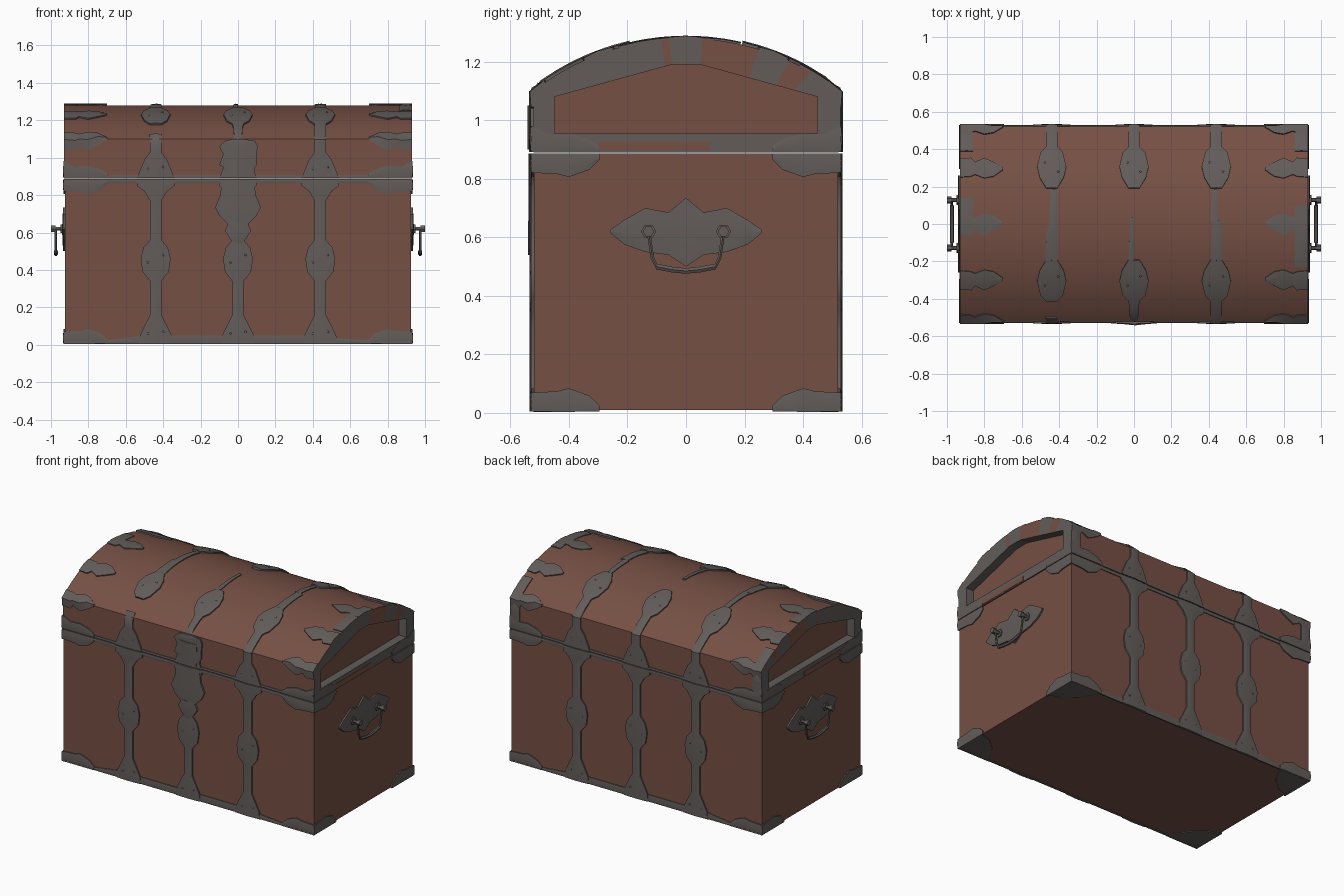
import bpy, bmesh, math
from mathutils import Vector

if "Cube" in bpy.data.objects:
    bpy.data.objects.remove(bpy.data.objects["Cube"])


def material(name, rgb):
    m = bpy.data.materials.new(name)
    m.diffuse_color = (*rgb, 1)
    m.use_nodes = True
    m.node_tree.nodes["Principled BSDF"].inputs["Base Color"].default_value = m.diffuse_color
    return m


WOOD = material("red_brown_wood", (0.18, 0.08, 0.058))
IRON = material("dark_iron", (0.122, 0.108, 0.102))
HX, HY, LY = 0.925, 0.52, 0.522      # body half length, body half depth, lid half depth
R, ZC, ANG = 0.847, 0.433, 0.664     # lid arc radius, centre height, half angle


def finish(name, bm, mats=(IRON,)):
    bmesh.ops.recalc_face_normals(bm, faces=bm.faces[:])
    me = bpy.data.meshes.new(name)
    bm.to_mesh(me)
    bm.free()
    for m in mats:
        me.materials.append(m)
    ob = bpy.data.objects.new(name, me)
    bpy.context.collection.objects.link(ob)
    return ob


# Surface maps: (across, along, height above surface) -> point
def wall(s):
    return lambda x, z, h: (x, s * (HY + h), z)


def end(s):
    return lambda y, z, h: (s * (HX + h), y, z)


def lid(s):
    def f(x, t, h):
        if t <= 1.1:
            return (x, s * (LY + h), t)
        a = ANG - (t - 1.1) / R
        return (x, s * (R + h) * math.sin(a), ZC + (R + h) * math.cos(a))
    return f


def under(x, y, h):
    return (x, y, 0.01 - h)


def swap(f):
    return lambda u, t, h: f(t, u, h)


def strip(name, rows, f, th=0.014, mat=IRON):
    """Raised plate from rows (along, low edge, high edge) laid on a surface."""
    dense = [rows[0]]
    for a, b in zip(rows, rows[1:]):
        n = max(1, math.ceil(abs(b[0] - a[0]) / 0.07))
        dense += [tuple(p + (q - p) * i / n for p, q in zip(a, b)) for i in range(1, n + 1)]
    bm = bmesh.new()
    rings = []
    for t, lo, hi in dense:
        sec = [(lo, -0.004), (lo, th * 0.65), ((lo + hi) / 2, th), (hi, th * 0.65), (hi, -0.004)]
        rings.append([bm.verts.new(f(u, t, h)) for u, h in sec])
    for a, b in zip(rings, rings[1:]):
        for i in range(5):
            j = (i + 1) % 5
            bm.faces.new((a[i], a[j], b[j], b[i]))
    bm.faces.new(rings[0])
    bm.faces.new(rings[-1])
    return finish(name, bm, (mat,))


def sym(x, prof):
    return [(t, x - w, x + w) for t, w in prof]


def rivets(name, f, spots):
    bm = bmesh.new()
    for u, t in spots:
        r = bmesh.ops.create_icosphere(bm, subdivisions=1, radius=0.008)
        bmesh.ops.translate(bm, verts=r["verts"], vec=Vector(f(u, t, 0.007)))
    finish(name, bm)


def tube(name, pts, radius):
    cu = bpy.data.curves.new(name, "CURVE")
    cu.dimensions = "3D"
    cu.bevel_depth, cu.bevel_resolution, cu.use_fill_caps = radius, 1, True
    sp = cu.splines.new("POLY")
    sp.points.add(len(pts) - 1)
    for p, q in zip(sp.points, pts):
        p.co = (*q, 1)
    cu.materials.append(IRON)
    ob = bpy.data.objects.new(name, cu)
    bpy.context.collection.objects.link(ob)


# Wooden body
bm = bmesh.new()
bmesh.ops.create_cube(bm, size=1)
for v in bm.verts:
    v.co = (v.co.x * 2 * HX, v.co.y * 2 * HY, 0.01 + (v.co.z + 0.5) * 0.877)
finish("chest_body", bm, (WOOD,))

# Domed lid: outer shell, end rims and recessed end panels
N = 40
outer, inner = [(-LY, 0.89)], [(-0.45, 0.955)]
for i in range(N + 1):
    a = -ANG + 2 * ANG * i / N
    y = R * math.sin(a)
    outer.append((y, ZC + R * math.cos(a)))
    iy = y * 0.45 / LY
    inner.append((iy, 1.19 - max(0, abs(iy) - 0.05) * 0.275))
outer.append((LY, 0.89))
inner.append((0.45, 0.955))
bm = bmesh.new()
loops = {}
for s in (-1, 1):
    for key, prof, x in (("o", outer, 0.93), ("i", inner, 0.93), ("p", inner, 0.875)):
        loops[key, s] = [bm.verts.new((s * x, y, z)) for y, z in prof]


def bridge(a, b, rule):
    for i in range(len(a)):
        j = (i + 1) % len(a)
        fc = bm.faces.new((a[i], a[j], b[j], b[i]))
        fc.material_index = rule(fc.calc_center_median())


def rim_rule(c):      # wood shows between the iron pieces of the rim
    return 0 if c.z > 1.1 and (-0.075 < c.y < -0.045 or 0.045 < c.y < 0.24 or 0.33 < c.y < 0.4) else 1


bridge(loops["o", -1], loops["o", 1], lambda c: 0)
for s in (-1, 1):
    bridge(loops["o", s], loops["i", s], rim_rule)
    bridge(loops["i", s], loops["p", s], lambda c: 1)
    bm.faces.new(loops["p", s])
finish("domed_lid", bm, (WOOD, IRON))
for s in (-1, 1):     # bare wood on the lower rim rail
    strip("rail_wood", [(-0.3, 0.897, 0.928), (0.08, 0.897, 0.928)],
          lambda u, t, h, s=s: (s * (0.93 + h), t, u), 0.003, WOOD)

# Vertical straps on front and back
BODY = [(0.004, 0.09), (0.05, 0.085), (0.13, 0.045), (0.16, 0.03), (0.34, 0.03), (0.39, 0.07),
        (0.46, 0.08), (0.52, 0.065), (0.56, 0.03), (0.77, 0.03), (0.82, 0.06), (0.85, 0.1), (0.886, 0.1)]
FOOT = [(0.891, 0.1), (0.93, 0.085), (0.99, 0.06), (1.03, 0.03)]
BULGE = [(1.235, 0.03), (1.27, 0.06), (1.35, 0.078), (1.41, 0.065), (1.47, 0.03)]
for s, side in ((-1, "front"), (1, "back")):
    for x in (-0.44, 0, 0.44):
        strip(side + "_strap", sym(x, BODY), wall(s))
        rivets(side + "_rivets", wall(s), [(x - 0.04, 0.44), (x + 0.04, 0.48), (x - 0.04, 0.06), (x + 0.04, 0.07)])
        if s < 0 and x < 0:
            strip("lid_strap_foot", sym(x, FOOT + [(1.13, 0.032)]), lid(s))
            strip("lid_strap_bulge", sym(x, BULGE), lid(s))
        elif s < 0 and x == 0:
            strip("lid_strap_foot", sym(x, FOOT), lid(s))
            strip("lid_strap_bulge", sym(x, [(1.08, 0.02), (1.2, 0.025)] + BULGE), lid(s))
        else:
            strip("lid_strap", sym(x, FOOT + BULGE), lid(s))
        rivets("lid_rivets", lid(s), [(x - 0.035, 1.33), (x + 0.035, 1.38), (x - 0.04, 0.94), (x + 0.04, 0.95)])
    # Trims along the seam and the base
    strip(side + "_seam_trim", [(-0.9, 0.866, 0.886), (0.9, 0.866, 0.886)], swap(wall(s)), 0.008)
    strip(side + "_base_trim", [(-0.72, 0.004, 0.02), (-0.5, 0.004, 0.05), (0.36, 0.004, 0.05), (0.72, 0.004, 0.02)],
          swap(wall(s)), 0.008)
    strip("lid_seam_trim", [(-0.9, 0.891, 0.905), (0.9, 0.891, 0.905)], swap(lid(s)), 0.008)

# Thin strap remains over the crown
for x0, x1, t0, t1 in ((-0.475, -0.41, 1.46, 1.64), (-0.455, -0.41, 1.64, 1.85),
                       (-0.03, 0.0, 1.46, 1.70), (0.41, 0.47, 1.46, 1.68), (0.41, 0.45, 1.68, 1.85)):
    strip("crown_strap", [(t0, x0, x1), (t1, x0 + 0.01, x1)], lid(-1), 0.009)

# Leaf-shaped corner irons, lid leaves and edge bands
LEAF = [(0.93, -0.055, 0.05), (0.87, -0.06, 0.045), (0.85, -0.035, 0.035), (0.8, -0.06, 0.055),
        (0.75, -0.035, 0.045), (0.70, -0.005, 0.008)]
CORNER = [(0.0, 0.065), (0.09, 0.07), (0.13, 0.08), (0.2, 0.055), (0.235, 0.02)]
LID_CORNER = [(0.0, 0.09), (0.06, 0.06), (0.13, 0.065), (0.2, 0.045), (0.235, 0.02)]
for sx in (-1, 1):
    for sy in (-1, 1):
        for t in (1.1, 1.36):
            strip("lid_leaf", [(sx * x, t + a, t + b) for x, a, b in LEAF], swap(lid(sy)), 0.012)
        for name, z, d, fw, prof in (("base_corner", 0.004, 1, wall(sy), CORNER),
                                     ("top_corner", 0.886, -1, wall(sy), CORNER),
                                     ("lid_corner", 0.891, 1, lid(sy), LID_CORNER)):
            strip(name, [(sx * (0.93 - p), z, z + d * w) for p, w in prof], swap(fw), 0.012)
            strip(name + "_end", [(sy * (0.53 - p), z, z + d * w) for p, w in prof], swap(end(sx)), 0.011)
        # rounded foot plate under each corner
        strip("foot_plate", [(sx * (0.93 - p), sy * 0.53, sy * (0.53 - w)) for p, w in
                             ((0, 0.22), (0.08, 0.2), (0.16, 0.13), (0.22, 0.03))], swap(swap(swap(
                                 lambda t, u, h: under(t, u, h)))), 0.007)
    strip("crown_leaf", [(sx * x, 1.662 + a, 1.662 + b) for x, a, b in LEAF], swap(lid(-1)), 0.009)
    edge = (sx * 0.862, sx * 0.93)
    strip("back_edge_band", [(0.9, *edge), (1.26, *edge)], lid(1), 0.01)
    t0, t1 = (1.43, 1.76) if sx > 0 else (1.70, 1.80)
    strip("crown_edge_band", [(t0, *edge), (t1, *edge)], lid(-1), 0.007)

    # Handle plate, posts and hanging bail
    plate = [(-0.26, 0.615, 0.625), (-0.21, 0.575, 0.66), (-0.14, 0.55, 0.7), (-0.06, 0.54, 0.685),
             (0, 0.5, 0.735), (0.06, 0.54, 0.685), (0.14, 0.55, 0.7), (0.21, 0.575, 0.66), (0.26, 0.615, 0.625)]
    strip("handle_plate", plate, swap(end(sx)), 0.016)
    for y in (-0.128, 0.128):
        tube("handle_post", [(sx * 0.92, y, 0.62), (sx * 0.975, y, 0.62)], 0.011)
        tube("handle_collar", [(sx * 0.935, y, 0.62), (sx * 0.948, y, 0.62)], 0.026)
        tube("handle_knob", [(sx * 0.975, y, 0.62), (sx * 1.0, y, 0.62)], 0.019)
    bail = [(-0.128, 0.62), (-0.115, 0.53), (-0.1, 0.5), (-0.05, 0.49), (0, 0.485)]
    bail += [(-y, z) for y, z in bail[-2::-1]]
    tube("handle_bail", [(sx * 0.974, y, z) for y, z in bail], 0.007)
    tube("handle_grip", [(sx * 0.974, y, z) for y, z in bail[2:-2]], 0.011)

# Lock: hasp on the lid, plate and pendant on the body
strip("lock_plate", sym(0, [(0.6, 0.04), (0.64, 0.05), (0.69, 0.1), (0.735, 0.122), (0.8, 0.095), (0.886, 0.085)]),
      wall(-1), 0.018)
strip("lock_pendant", sym(0, [(0.54, 0.015), (0.57, 0.045), (0.61, 0.07), (0.655, 0.05)]), wall(-1), 0.02)
strip("lock_hasp", [(0.891, -0.07, 0.085), (0.95, -0.075, 0.09), (0.96, -0.1, 0.1), (1.02, -0.08, 0.1),
                    (1.06, -0.1, 0.105), (1.09, -0.07, 0.09), (1.1, -0.03, 0.03)], lid(-1), 0.015)
strip("hasp_block", [(0.9, -0.05, 0.065), (1.05, -0.06, 0.07)], lid(-1), 0.02)

# Shading
bpy.ops.object.select_all(action="SELECT")
bpy.context.view_layer.objects.active = bpy.data.objects["domed_lid"]
bpy.ops.object.convert(target="MESH")
bpy.ops.object.shade_smooth_by_angle(angle=math.radians(45))
